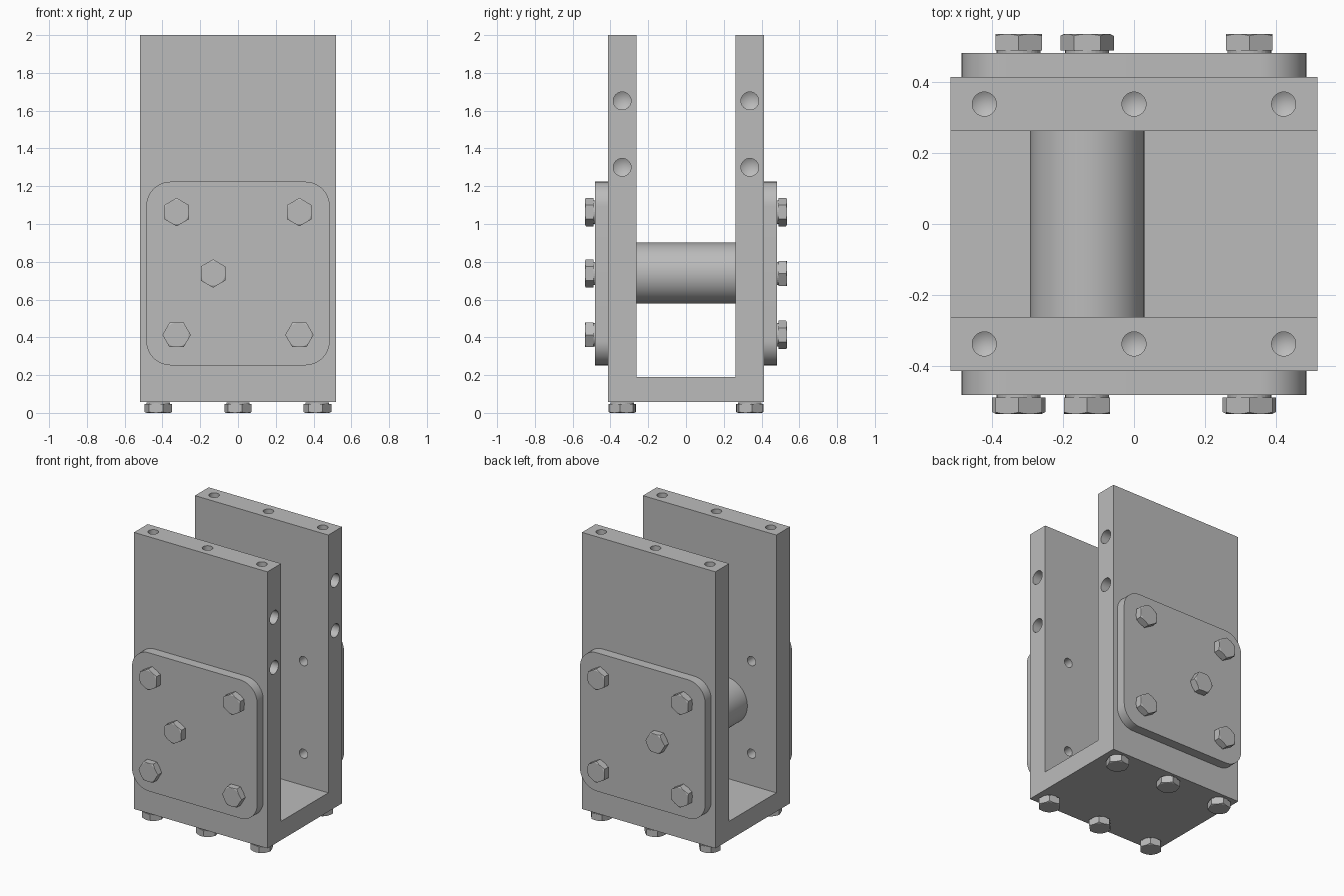
import bpy, bmesh, math
from mathutils import Matrix, Vector

cube = bpy.data.objects.get("Cube")
if cube:
    bpy.data.objects.remove(cube)

steel = bpy.data.materials.new("plain_grey_steel")
steel.use_nodes = True
GREY = (0.5, 0.5, 0.5, 1)
steel.diffuse_color = GREY
steel.node_tree.nodes["Principled BSDF"].inputs["Base Color"].default_value = GREY


def make(name, bm):
    mesh = bpy.data.meshes.new(name)
    bmesh.ops.recalc_face_normals(bm, faces=bm.faces)
    bm.to_mesh(mesh)
    bm.free()
    mesh.materials.append(steel)
    ob = bpy.data.objects.new(name, mesh)
    bpy.context.collection.objects.link(ob)
    return ob


def smooth(ob):
    bpy.ops.object.select_all(action='DESELECT')
    ob.select_set(True)
    bpy.context.view_layer.objects.active = ob
    bpy.ops.object.shade_smooth_by_angle(angle=math.radians(25))


def boolean(ob, cutter, operation):
    mod = ob.modifiers.new("cut", 'BOOLEAN')
    mod.operation, mod.solver, mod.object = operation, 'EXACT', cutter
    bpy.context.view_layer.objects.active = ob
    bpy.ops.object.modifier_apply(modifier=mod.name)
    bpy.data.objects.remove(cutter)


def prism(points, vector):
    """Extrude a closed outline along a vector."""
    bm = bmesh.new()
    face = bm.faces.new([bm.verts.new(p) for p in points])
    top = bmesh.ops.extrude_face_region(bm, geom=[face])["geom"]
    bmesh.ops.translate(bm, vec=vector, verts=[v for v in top if isinstance(v, bmesh.types.BMVert)])
    return bm


def lathe(bm, profile, matrix, sides=32):
    """Solid of revolution about local z; profile is (radius, height) pairs."""
    rings = []
    for r, h in profile:
        count = sides if r else 1
        rings.append([bm.verts.new(matrix @ Vector((r * math.cos(math.tau * i / count),
                                                   r * math.sin(math.tau * i / count), h)))
                      for i in range(count)])
    for a, b in zip(rings, rings[1:]):
        for i in range(sides):
            j = (i + 1) % sides
            quad = [a[i % len(a)], a[j % len(a)], b[j % len(b)], b[i % len(b)]]
            bm.faces.new(list(dict.fromkeys(quad)))
    for ring in (rings[0], rings[-1]):
        if len(ring) > 1:
            bm.faces.new(ring)


def aim(position, direction):
    return Matrix.Translation(position) @ Vector(direction).to_track_quat('Z', 'Y').to_matrix().to_4x4()


# U-shaped channel
W, OUT, INN, LOW, FLOOR, TOP = 0.518, 0.414, 0.262, 0.058, 0.19, 2.0
outline = [(-OUT, LOW), (OUT, LOW), (OUT, TOP), (INN, TOP),
           (INN, FLOOR), (-INN, FLOOR), (-INN, TOP), (-OUT, TOP)]
channel = make("channel_frame", prism([(-W, y, z) for y, z in outline], (2 * W, 0, 0)))

# Drilled holes with pointed bottoms
holes = bmesh.new()


def drill(position, direction, radius, depth):
    lathe(holes, [(radius, 0.02), (radius, -depth), (0, -depth - radius * 0.6)], aim(position, direction))


CORNERS = [(x, z) for x in (-0.325, 0.325) for z in (0.413, 1.063)]
for side in (-1, 1):
    for x in (-0.422, 0, 0.422):
        drill((x, side * 0.338, TOP), (0, 0, 1), 0.034, 0.2)
    for z in (1.3, 1.652):
        drill((W, side * 0.338, z), (1, 0, 0), 0.047, 0.2)
    for x, z in CORNERS:
        drill((x, side * INN, z), (0, -side, 0), 0.032, 0.1)
boolean(channel, make("hole_cutter", holes), 'DIFFERENCE')
smooth(channel)

# Cross shaft between the walls
bm = bmesh.new()
lathe(bm, [(0.161, -INN - 0.03), (0.161, INN + 0.03)], aim((-0.132, 0, 0.74), (0, 1, 0)), 64)
smooth(make("cross_shaft", bm))

# Rounded cover plates
PLATE = 0.482
corner, half, mid = 0.13, 0.486, 0.738
plate_outline = []
for k, (sx, sz) in enumerate([(1, 1), (-1, 1), (-1, -1), (1, -1)]):
    for i in range(13):
        a = math.pi / 2 * (k + i / 12)
        plate_outline.append((sx * (half - corner) + corner * math.cos(a),
                              mid + sz * (half - corner) + corner * math.sin(a)))
for side, name in ((-1, "front_plate"), (1, "back_plate")):
    smooth(make(name, prism([(x, side * OUT, z) for x, z in plate_outline],
                            (0, side * (PLATE - OUT), 0))))

# Chamfered hexagon bolt head on a washer face
R, FLAT, HEAD, BASE = 0.075, 0.065, 0.054, 0.007
hexagon = [(R * math.cos(math.tau * i / 6), R * math.sin(math.tau * i / 6), BASE) for i in range(6)]
pattern = make("bolt_head", prism(hexagon, (0, 0, HEAD - BASE)))
bm = bmesh.new()
lathe(bm, [(R + 0.01, 0), (R + 0.01, HEAD - 0.0105), (FLAT - 0.001, HEAD), ], Matrix(), 48)
boolean(pattern, make("chamfer_cutter", bm), 'INTERSECT')
bm = bmesh.new()
bm.from_mesh(pattern.data)
lathe(bm, [(0.062, 0), (0.062, BASE + 0.002)], Matrix(), 32)
bm.to_mesh(pattern.data)
bm.free()
head_mesh = pattern.data
bpy.data.objects.remove(pattern)


def bolt(name, position, direction, point):
    """Place a bolt whose hexagon has a corner towards the point vector."""
    z = Vector(direction)
    x = Vector(point).normalized()
    y = z.cross(x)
    ob = bpy.data.objects.new(name, head_mesh)
    ob.matrix_world = Matrix.Translation(position) @ Matrix((x, y, z)).transposed().to_4x4()
    bpy.context.collection.objects.link(ob)


# Plate bolts
UP, ACROSS = (0, 0, 1), (1, 0, 0)
for side, name in ((-1, "front_bolt"), (1, "back_bolt")):
    for x, z in CORNERS + [(-0.132, 0.738)]:
        if side < 0:
            point = ACROSS if z < 0.5 else UP
        else:
            point = ACROSS if z == 0.738 else UP
        bolt(name, (x, side * PLATE, z), (0, side, 0), point)

# Floor bolts
for x, turn in ((-0.422, 0.2), (0, 0.25), (0.42, 0.15)):
    for side in (-1, 1):
        bolt("floor_bolt", (x, side * 0.338, 0.054), (0, 0, -1),
             (math.cos(turn), side * math.sin(turn), 0))
